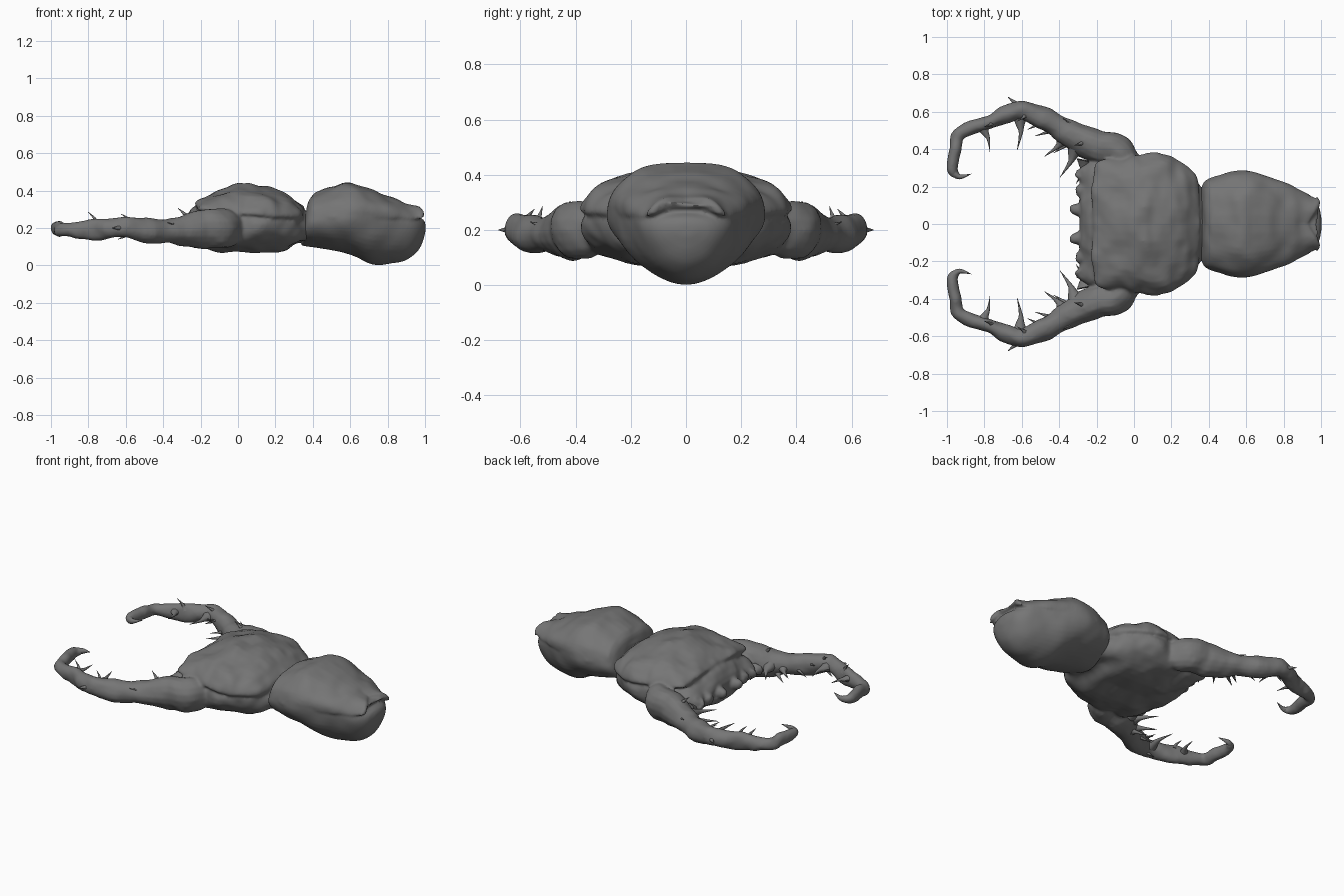
import bpy, bmesh, math
from mathutils import Vector, noise

shell = bpy.data.materials.new("dark_shell")
shell.diffuse_color = (0.18, 0.18, 0.18, 1)


def spline(rows, steps):
    """Catmull-Rom interpolation through tuples of any length."""
    out = []
    n = len(rows)
    for i in range(n - 1):
        p = [rows[max(0, min(n - 1, i + k))] for k in (-1, 0, 1, 2)]
        for s in range(steps):
            t = s / steps
            out.append([0.5 * (2 * b + (c - a) * t + (2 * a - 5 * b + 4 * c - d) * t * t
                               + (3 * b - a - 3 * c + d) * t ** 3) for a, b, c, d in zip(*p)])
    out.append(list(rows[-1]))
    return out


def skin(bm, rings):
    """Bridge rings of points and cap both ends."""
    vs = [[bm.verts.new(p) for p in r] for r in rings]
    n = len(vs[0])
    for a, b in zip(vs, vs[1:]):
        for i in range(n):
            bm.faces.new((a[i], a[(i + 1) % n], b[(i + 1) % n], b[i]))
    bm.faces.new(vs[0])
    bm.faces.new(vs[-1])


def lump(bm, amount, scale):
    """Organic unevenness, symmetric across y."""
    bmesh.ops.recalc_face_normals(bm, faces=bm.faces)
    bm.normal_update()
    moves = []
    for v in bm.verts:
        q = Vector((v.co.x, math.sqrt(v.co.y ** 2 + 0.001), v.co.z)) * scale
        moves.append(v.normal * (noise.noise(q) + 0.3 * noise.noise(q * 2.1)) * amount)
    for v, m in zip(bm.verts, moves):
        v.co += m


def finish(bm, name, mirror=False):
    if mirror:
        new = bmesh.ops.duplicate(bm, geom=bm.verts[:] + bm.edges[:] + bm.faces[:])["geom"]
        for v in new:
            if isinstance(v, bmesh.types.BMVert):
                v.co.y *= -1
    bmesh.ops.recalc_face_normals(bm, faces=bm.faces)
    me = bpy.data.meshes.new(name)
    bm.to_mesh(me)
    bm.free()
    me.materials.append(shell)
    ob = bpy.data.objects.new(name, me)
    bpy.context.collection.objects.link(ob)
    bpy.ops.object.select_all(action='DESELECT')
    ob.select_set(True)
    bpy.context.view_layer.objects.active = ob
    bpy.ops.object.shade_smooth_by_angle(angle=math.radians(50))
    return ob


def fuse(name, parts, voxel, rounds):
    """Join parts and melt them into one continuous shell."""
    bpy.ops.object.select_all(action='DESELECT')
    for p in parts:
        p.select_set(True)
    bpy.context.view_layer.objects.active = parts[0]
    bpy.ops.object.join()
    ob = parts[0]
    ob.name = name
    m = ob.modifiers.new("melt", 'REMESH')
    m.mode, m.voxel_size, m.use_smooth_shade = 'VOXEL', voxel, True
    s = ob.modifiers.new("soften", 'SMOOTH')
    s.factor, s.iterations = 0.5, rounds


def loft(name, rows, up=0.8, low=1.0, sides=48, amount=0.012, scale=8, warp=None):
    """Rows: x, half width, z top, z bottom, z of the widest line."""
    bm = bmesh.new()
    rings = []
    for x, w, zt, zb, zm in spline(rows, 6):
        ring = []
        for i in range(sides):
            a = math.tau * i / sides
            c, s = math.cos(a), math.sin(a)
            e = up if s >= 0 else low
            y = w * math.copysign(abs(c) ** e, c)
            z = zm + ((zt - zm) if s >= 0 else (zb - zm)) * abs(s) ** e
            p = Vector((x, y, z))
            ring.append(warp(p) if warp else p)
        rings.append(ring)
    skin(bm, rings)
    lump(bm, amount, scale)
    return finish(bm, name)


def tube(bm, rows, sides=16, steps=5):
    """Rows: x, y, z, horizontal radius, vertical radius."""
    pts = spline(rows, steps)
    rings = []
    for i, (x, y, z, rh, rv) in enumerate(pts):
        t = Vector(pts[min(i + 1, len(pts) - 1)][:3]) - Vector(pts[max(i - 1, 0)][:3])
        t.normalize()
        side = t.cross(Vector((0, 0, 1))).normalized()
        up = side.cross(t)
        rings.append([Vector((x, y, z)) + side * rh * math.cos(math.tau * k / sides)
                      + up * rv * math.sin(math.tau * k / sides) for k in range(sides)])
    skin(bm, rings)


def spine(bm, base, tip, r, bend=0.012):
    """Curved thorn from base to tip, flared at the root."""
    b, t = Vector(base), Vector(tip)
    m = b.lerp(t, 0.5) + Vector((bend, 0, 0))
    tube(bm, [(*b, r * 1.9, r * 1.6), (*b.lerp(m, 0.5), r * 1.1, r * 0.9),
              (*m, r * 0.5, r * 0.5), (*t, 0.001, 0.001)], sides=8, steps=3)


# Head: lower body
body = loft("head_body", [
    (-0.285, 0.22, 0.24, 0.16, 0.20), (-0.27, 0.29, 0.27, 0.13, 0.20), (-0.22, 0.34, 0.31, 0.10, 0.20),
    (-0.10, 0.37, 0.33, 0.08, 0.20), (0.02, 0.375, 0.34, 0.075, 0.21), (0.12, 0.375, 0.34, 0.065, 0.22),
    (0.22, 0.345, 0.33, 0.08, 0.22), (0.30, 0.29, 0.31, 0.11, 0.21), (0.35, 0.20, 0.29, 0.12, 0.21),
    (0.42, 0.14, 0.27, 0.14, 0.21)], up=0.9, low=0.8, amount=0.022, scale=8)

# Head: upper carapace plate
plate = loft("head_carapace", [
    (-0.225, 0.28, 0.33, 0.29, 0.305), (-0.21, 0.33, 0.355, 0.27, 0.30), (-0.15, 0.35, 0.385, 0.25, 0.295),
    (-0.05, 0.35, 0.425, 0.24, 0.285), (0.02, 0.37, 0.435, 0.23, 0.28), (0.10, 0.395, 0.428, 0.22, 0.27),
    (0.19, 0.365, 0.41, 0.22, 0.265), (0.27, 0.325, 0.38, 0.22, 0.265), (0.32, 0.265, 0.338, 0.22, 0.265),
    (0.35, 0.20, 0.31, 0.22, 0.265)], up=1.06, low=1.0, amount=0.02, scale=9)


# Abdomen: front leans with height
def lean(p):
    f = max(0, 1 - (p.x - 0.37) / 0.25)
    return p + Vector(((p.z - 0.25) * 0.2 * f, 0, 0))


belly = loft("abdomen_belly", [
    (0.36, 0.13, 0.32, 0.14, 0.24), (0.368, 0.20, 0.36, 0.11, 0.24), (0.40, 0.24, 0.38, 0.10, 0.24),
    (0.50, 0.275, 0.40, 0.085, 0.25), (0.60, 0.284, 0.41, 0.055, 0.25), (0.71, 0.258, 0.38, 0.01, 0.25),
    (0.81, 0.218, 0.34, 0.013, 0.24), (0.90, 0.172, 0.30, 0.03, 0.22), (0.96, 0.13, 0.265, 0.07, 0.20),
    (0.99, 0.09, 0.245, 0.12, 0.20), (1.0, 0.03, 0.22, 0.18, 0.20)], low=1.1, amount=0.009, scale=7, warp=lean)


# Abdomen: upper shield with a notched tail
def notch(p):
    q = lean(p)
    if p.x > 0.86:
        f = (p.x - 0.86) / 0.13
        q.x -= 0.055 * f * max(0, 1 - abs(p.y) / 0.11)
        q.z -= 0.8 * f * max(0, abs(p.y) - 0.07) ** 1.2
    return q


shield = loft("abdomen_shield", [
    (0.37, 0.18, 0.35, 0.24, 0.26), (0.38, 0.225, 0.385, 0.22, 0.26), (0.41, 0.242, 0.40, 0.20, 0.26),
    (0.50, 0.275, 0.425, 0.20, 0.26), (0.60, 0.282, 0.445, 0.20, 0.26), (0.70, 0.257, 0.41, 0.20, 0.26),
    (0.80, 0.218, 0.372, 0.22, 0.26), (0.90, 0.175, 0.337, 0.23, 0.27), (0.96, 0.15, 0.325, 0.25, 0.28),
    (0.985, 0.145, 0.318, 0.265, 0.285), (0.995, 0.12, 0.305, 0.275, 0.285)], up=0.85, low=1.0,
    amount=0.014, scale=8, warp=notch)
fuse("abdomen", [belly, shield], 0.009, 2)

# Mandibles: hooked arm
bm = bmesh.new()
tube(bm, [
    (-0.01, 0.29, 0.20, 0.06, 0.08), (-0.055, 0.355, 0.20, 0.08, 0.10), (-0.105, 0.40, 0.195, 0.09, 0.105),
    (-0.18, 0.41, 0.195, 0.09, 0.105), (-0.27, 0.445, 0.19, 0.085, 0.09), (-0.38, 0.505, 0.185, 0.064, 0.066),
    (-0.49, 0.57, 0.19, 0.06, 0.066), (-0.59, 0.605, 0.205, 0.053, 0.058), (-0.68, 0.59, 0.20, 0.049, 0.055),
    (-0.78, 0.54, 0.19, 0.040, 0.057), (-0.87, 0.515, 0.19, 0.038, 0.044), (-0.94, 0.48, 0.19, 0.037, 0.038),
    (-0.957, 0.41, 0.195, 0.030, 0.035), (-0.972, 0.33, 0.20, 0.026, 0.032), (-0.963, 0.275, 0.20, 0.023, 0.027),
    (-0.93, 0.252, 0.205, 0.015, 0.018)])
lump(bm, 0.013, 11)
arms = finish(bm, "mandible_arms", mirror=True)

# Blunt teeth along the front of the head
bm = bmesh.new()
for y, tip in ((0.075, -0.345), (0.18, -0.315), (0.27, -0.30)):
    tube(bm, [(-0.20, y, 0.19, 0.06, 0.07), (-0.28, y, 0.195, 0.04, 0.045),
              (tip + 0.012, y + 0.005, 0.2, 0.024, 0.026), (tip, y + 0.005, 0.2, 0.004, 0.004)], sides=12)
teeth = finish(bm, "front_teeth", mirror=True)
fuse("head_and_mandibles", [body, plate, arms, teeth], 0.009, 4)

# Thorns along the mandibles, with the hook tip
bm = bmesh.new()
for base, tip, r in [
        ((-0.81, 0.52, 0.20), (-0.77, 0.385, 0.21), 0.017),
        ((-0.61, 0.57, 0.20), (-0.625, 0.395, 0.21), 0.02),
        ((-0.50, 0.55, 0.20), (-0.57, 0.505, 0.22), 0.016),
        ((-0.37, 0.46, 0.18), (-0.48, 0.36, 0.17), 0.024),
        ((-0.43, 0.51, 0.18), (-0.53, 0.47, 0.15), 0.018),
        ((-0.31, 0.41, 0.19), (-0.395, 0.25, 0.18), 0.026),
        ((-0.26, 0.34, 0.18), (-0.31, 0.215, 0.17), 0.025),
        ((-0.34, 0.45, 0.15), (-0.43, 0.38, 0.12), 0.02),
        ((-0.62, 0.61, 0.20), (-0.675, 0.68, 0.20), 0.027),
        ((-0.30, 0.49, 0.20), (-0.38, 0.565, 0.23), 0.018),
        ((-0.76, 0.54, 0.22), (-0.80, 0.52, 0.285), 0.015),
        ((-0.58, 0.59, 0.23), (-0.625, 0.55, 0.275), 0.015),
        ((-0.27, 0.44, 0.24), (-0.32, 0.42, 0.305), 0.02),
        ((-0.60, 0.60, 0.17), (-0.64, 0.58, 0.14), 0.015)]:
    spine(bm, base, tip, r)
tube(bm, [(-0.963, 0.272, 0.20, 0.02, 0.024), (-0.93, 0.252, 0.205, 0.013, 0.016),
          (-0.87, 0.268, 0.22, 0.001, 0.001)], sides=10)
finish(bm, "mandible_thorns", mirror=True)
